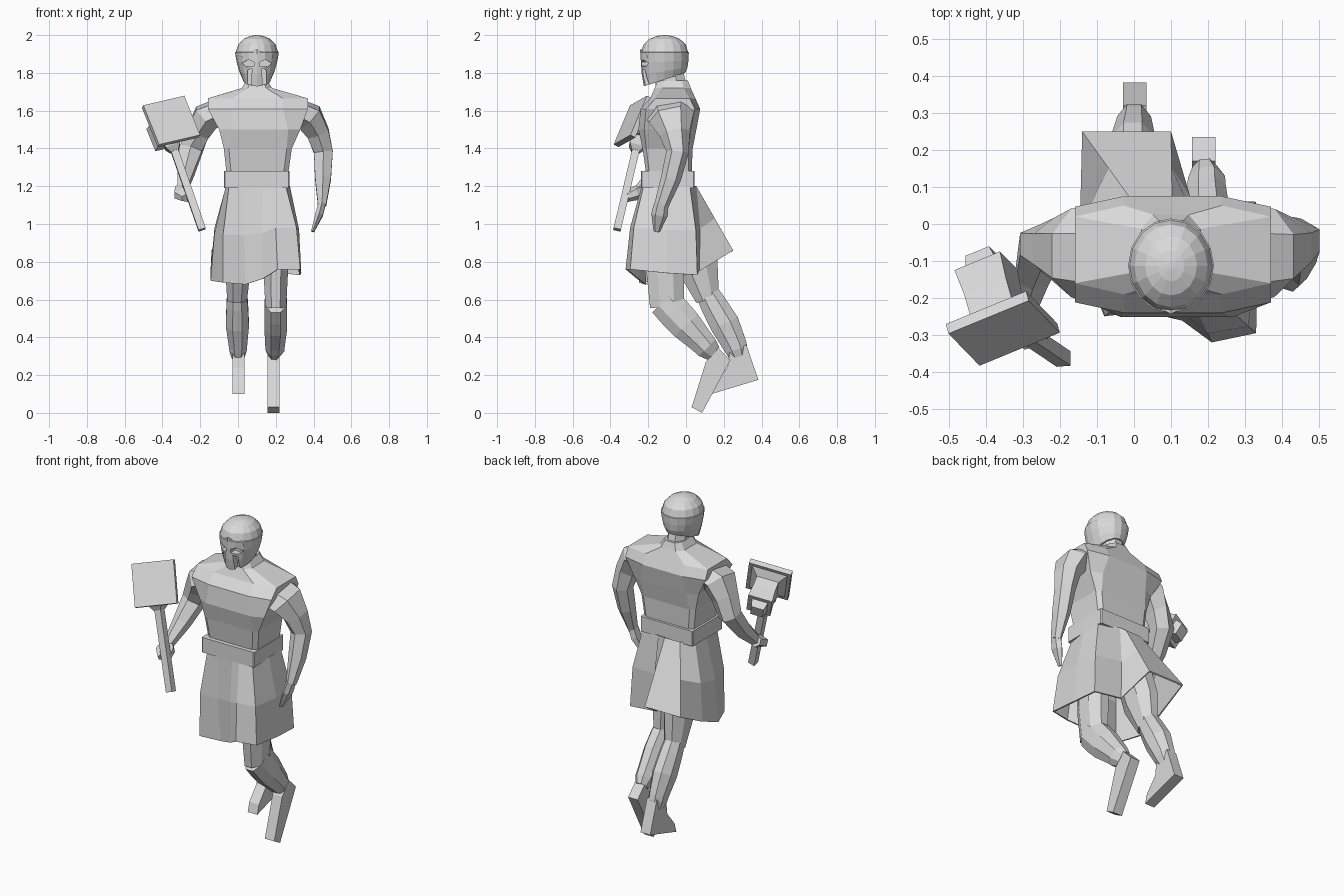
import bpy, bmesh, math
from mathutils import Vector as V

cube = bpy.data.objects.get("Cube")
if cube:
    bpy.data.objects.remove(cube, do_unlink=True)

grey = bpy.data.materials.new("plain_grey")
grey.use_nodes = True
tone = (0.7, 0.7, 0.7, 1)
grey.diffuse_color = tone
for node in grey.node_tree.nodes:
    if node.type == 'BSDF_PRINCIPLED':
        node.inputs["Base Color"].default_value = tone


def loft(name, rings, caps=True):
    """Skin a list of equal-length rings of points."""
    bm = bmesh.new()
    rows = [[bm.verts.new(p) for p in ring] for ring in rings]
    n = len(rows[0])
    for a, b in zip(rows, rows[1:]):
        for i in range(n):
            j = (i + 1) % n
            bm.faces.new((a[i], a[j], b[j], b[i]))
    if caps:
        bm.faces.new(rows[0][::-1])
        bm.faces.new(rows[-1])
    bmesh.ops.recalc_face_normals(bm, faces=bm.faces[:])
    mesh = bpy.data.meshes.new(name)
    bm.to_mesh(mesh)
    bm.free()
    mesh.materials.append(grey)
    ob = bpy.data.objects.new(name, mesh)
    bpy.context.scene.collection.objects.link(ob)
    return ob


def limb(name, stations, sides=6):
    """Tube through (x, y, z, half width, half depth) stations, flat sides outward."""
    pts = [V(s[:3]) for s in stations]
    rings = []
    grow = 1 / math.cos(math.pi / sides)
    for k, s in enumerate(stations):
        t = (pts[min(k + 1, len(pts) - 1)] - pts[max(k - 1, 0)]).normalized()
        w = V((1, 0, 0))
        w = (w - t * w.dot(t)).normalized()
        d = t.cross(w)
        ring = []
        for i in range(sides):
            a = math.tau * (i + .5) / sides
            ring.append(pts[k] + (w * math.cos(a) * s[3] + d * math.sin(a) * s[4]) * grow)
        rings.append(ring)
    return loft(name, rings)


def slab(z, x0, x1, y0, y1, side=.85, flat=.85):
    """Chamfered rectangle ring."""
    cx, cy, a, b = (x0 + x1) / 2, (y0 + y1) / 2, (x1 - x0) / 2, (y1 - y0) / 2
    shape = [(1, -side), (1, side), (flat, 1), (-flat, 1),
             (-1, side), (-1, -side), (-flat, -1), (flat, -1)]
    return [V((cx + a * u, cy + b * v, z)) for u, v in shape]


def prism(name, ring, offset):
    ring = [V(p) for p in ring]
    return loft(name, [ring, [p + V(offset) for p in ring]])


# Torso, belt and neck
loft("torso", [slab(*r) for r in [
    (1.26, -.06, .265, -.21, .03), (1.4, -.075, .285, -.23, .035),
    (1.5, -.1, .33, -.252, .055, .8, .7), (1.61, -.16, .37, -.24, .075, .82, .5),
    (1.665, -.16, .37, -.19, .05, .75, .5), (1.72, .02, .18, -.165, .025, .6, .6),
    (1.76, .045, .155, -.15, .01, .6, .6)]])
loft("belt", [slab(z, -.075, .272, -.238, .045, .96, .97) for z in (1.19, 1.28)])
limb("neck", [(.1, -.075, 1.7, .06, .085), (.1, -.09, 1.8, .055, .075)], 8)

# Skirt with one side swept back over the trailing leg
hem = [(-.08, -.25, .69), (.04, -.22, .68), (.13, -.26, .71), (.21, -.32, .76),
       (.33, -.295, .76), (.335, -.1, .74), (.33, .06, .73), (.15, .07, .75),
       (.1, .25, .86), (-.14, .25, .86), (-.145, .05, .76), (-.145, -.1, .7)]
top, mid = [], []
for p in map(V, hem):
    dx, dy = p.x - .105, p.y + .09
    k = ((abs(dx) / .17) ** 7 + (abs(dy) / .145) ** 7) ** (-1 / 7)
    q = V((.105 + dx * k, -.09 + dy * k, 1.2))
    m = (p + q) / 2
    if p.y < .2:
        m += V((dx, dy, 0)) * .08
    top.append(q)
    mid.append(m)
skirt = loft("skirt", [top, mid, [V(p) for p in hem]], caps=False)
cloth = skirt.modifiers.new("cloth_thickness", 'SOLIDIFY')
cloth.thickness = .01

# Legs, with flared greaves over the shins
limb("left_thigh", [(.19, -.09, 1.12, .085, .1), (.2, -.11, .75, .065, .1),
                    (.2, -.1, .56, .055, .09)], 8)
limb("left_shin", [(.2, -.12, .59, .058, .082), (.2, -.06, .53, .06, .088),
                   (.2, .0, .465, .06, .085), (.196, .085, .375, .052, .066),
                   (.196, .11, .347, .05, .062), (.19, .145, .315, .032, .045)], 8)
prism("left_foot", [(.157, .17, .345), (.157, .235, .28), (.157, .085, 0),
                    (.157, .03, .03), (.157, .105, .27)], (.063, 0, 0))
limb("right_thigh", [(.02, -.03, 1.12, .085, .1), (0, .06, .78, .068, .11),
                     (-.005, .115, .6, .052, .062)], 8)
limb("right_shin", [(-.005, .115, .63, .052, .062), (-.004, .145, .575, .057, .07),
                    (-.003, .205, .47, .061, .078), (0, .258, .36, .048, .064),
                    (0, .267, .335, .046, .06), (0, .28, .29, .032, .045)], 8)
prism("right_foot", [(-.03, .23, .32), (-.03, .32, .36), (-.03, .383, .175),
                     (-.03, .135, .1), (-.03, .15, .155), (-.03, .22, .24)], (.064, 0, 0))

# Arms, broad where they meet the shoulders
limb("left_arm", [(.3, -.085, 1.605, .055, .12), (.38, -.078, 1.562, .072, .105),
                  (.425, -.06, 1.48, .058, .07), (.452, -.045, 1.38, .05, .052),
                  (.45, -.08, 1.24, .042, .046), (.445, -.13, 1.1, .022, .033)])
limb("left_hand", [(.445, -.13, 1.11, .02, .033), (.43, -.14, 1.05, .02, .038),
                   (.395, -.155, .96, .008, .015)])
limb("right_arm", [(-.09, -.085, 1.605, .055, .12), (-.17, -.078, 1.562, .072, .105),
                   (-.215, -.065, 1.48, .062, .072), (-.25, -.06, 1.39, .06, .056),
                   (-.275, -.14, 1.28, .045, .045), (-.295, -.24, 1.18, .025, .03)])
limb("right_hand", [(-.31, -.22, 1.185, .025, .03), (-.29, -.275, 1.16, .05, .032),
                    (-.265, -.32, 1.14, .035, .022)])

# Hammer: square face plate, block with a small end cap, collar and shaft
across = V((.9, .37, .21)).normalized()
up = V((-.33, .37, .87))
up = (up - across * up.dot(across)).normalized()
back = up.cross(across)
face = V((-.351, -.295, 1.55))


def square(depth, half):
    return [face + back * depth + (across * a + up * b) * half
            for a, b in [(-1, -1), (1, -1), (1, 1), (-1, 1)]]


loft("hammer_plate", [square(0, .12), square(.03, .12)])
loft("hammer_block", [square(.03, .1), square(.06, .062), square(.12, .062), square(.2, .068)])
loft("hammer_cap", [square(.2, .045), square(.245, .035)])
limb("hammer_shaft", [(-.19, -.365, .97, .02, .02), (-.375, -.24, 1.5, .02, .02)], 4)
limb("hammer_collar", [(-.335, -.267, 1.385, .022, .022), (-.345, -.261, 1.41, .04, .04),
                       (-.365, -.245, 1.47, .045, .045)], 4)

# Helmet with a ledge round the dome
rings = []
for z, rx, ry, slope in [(1.765, .075, .11, .33), (1.81, .094, .121, .15),
                         (1.86, .108, .126, .05), (1.908, .116, .128, 0),
                         (1.91, .112, .124, 0), (1.95, .099, .112, 0),
                         (1.98, .07, .08, 0), (1.995, .036, .042, 0), (2, .008, .01, 0)]:
    ring = []
    for i in range(16):
        a = math.tau * i / 16
        y = ry * math.sin(a)
        ring.append(V((.1 + rx * math.cos(a), -.113 + y, z + slope * y)))
    rings.append(ring)
helmet = loft("helmet", rings)

# Eye holes and cheek slits
bpy.context.view_layer.objects.active = helmet
eye = [(.014, 1.836), (.016, 1.858), (.045, 1.87), (.078, 1.852), (.058, 1.832)]
slit = [(.032, 1.7), (.026, 1.825), (.05, 1.815), (.05, 1.7)]
for side in (-1, 1):
    for shape in (eye, slit):
        cutter = prism("helmet_cutter", [(.1 + side * x, -.3, z) for x, z in shape], (0, .11, 0))
        cutter.hide_render = True
        cut = helmet.modifiers.new("opening", 'BOOLEAN')
        cut.operation, cut.object, cut.solver = 'DIFFERENCE', cutter, 'EXACT'
        bpy.ops.object.modifier_apply(modifier=cut.name)
        bpy.data.objects.remove(cutter, do_unlink=True)

# Raised peaked brow
for side in (-1, 1):
    prism("brow", [(.1, -.243, 1.925), (.1 + side * .08, -.206, 1.895),
                   (.1 + side * .08, -.204, 1.878), (.1, -.242, 1.9)], (0, .03, 0))
